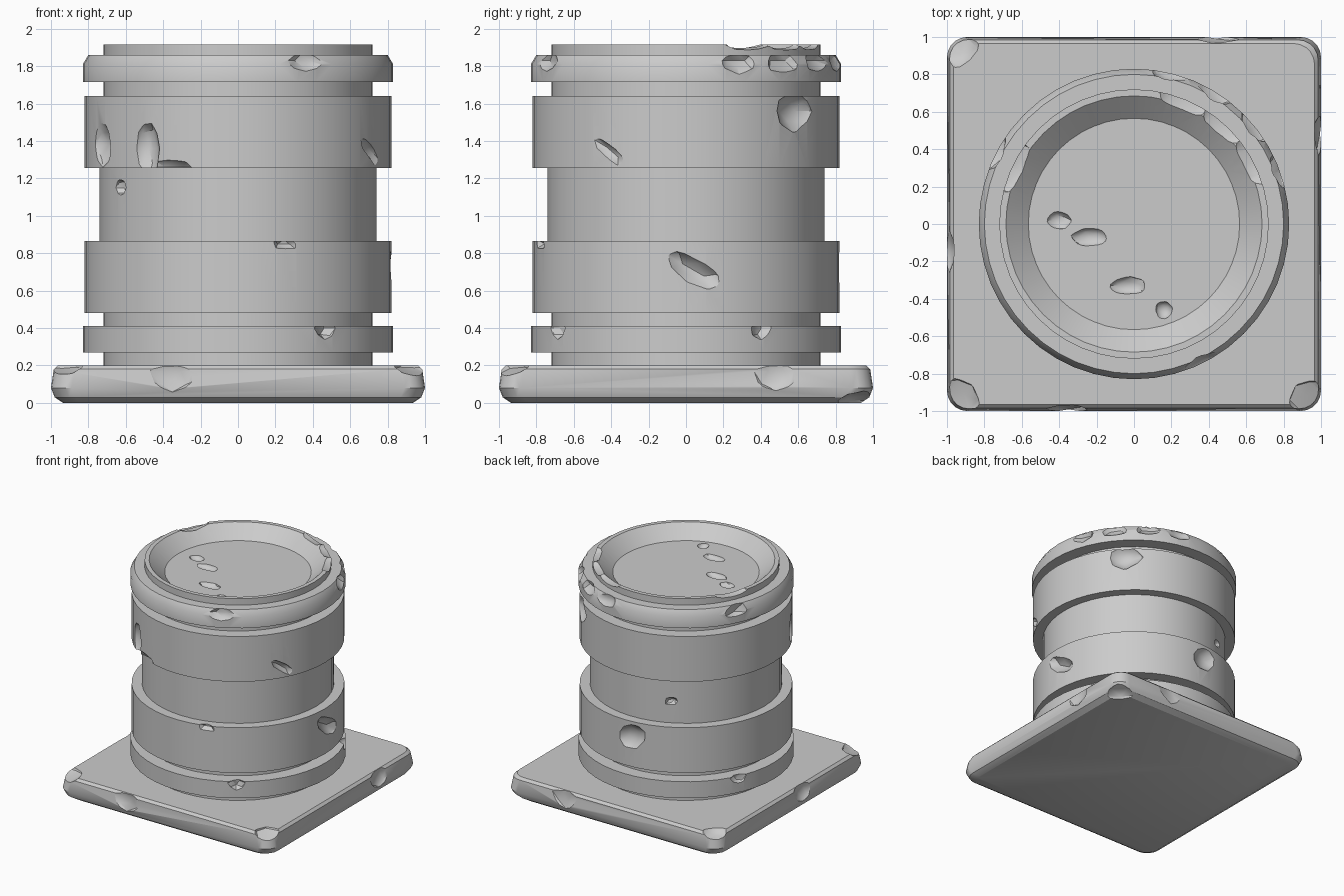
import bpy, bmesh, math, random
from mathutils import Vector, Matrix

if "Cube" in bpy.data.objects:
    bpy.data.objects.remove(bpy.data.objects["Cube"])

random.seed(7)


def make_object(name, bm):
    bmesh.ops.recalc_face_normals(bm, faces=bm.faces)
    mesh = bpy.data.meshes.new(name)
    bm.to_mesh(mesh)
    bm.free()
    ob = bpy.data.objects.new(name, mesh)
    bpy.context.collection.objects.link(ob)
    return ob


def loft(name, rings):
    """Skin a stack of equal-length point rings and cap both ends."""
    bm = bmesh.new()
    loops = [[bm.verts.new(p) for p in ring] for ring in rings]
    n = len(loops[0])
    for a, b in zip(loops, loops[1:]):
        for i in range(n):
            j = (i + 1) % n
            bm.faces.new((a[i], a[j], b[j], b[i]))
    bm.faces.new(loops[0][::-1])
    bm.faces.new(loops[-1])
    return make_object(name, bm)


def circle(r, z, n=48):
    return [(r * math.cos(math.tau * i / n), r * math.sin(math.tau * i / n), z)
            for i in range(n)]


def rounded_square(half, z, radius=0.11, steps=5):
    pts = []
    for q in range(4):
        for s in range(steps + 1):
            a = math.pi / 2 * s / steps
            p = Vector((half - radius + radius * math.cos(a),
                        half - radius + radius * math.sin(a), z))
            pts.append(Matrix.Rotation(q * math.pi / 2, 3, 'Z') @ p)
    return pts


def chip(target, angle, distance, along, z, size, tilt=0):
    """Knock a rough hollow out of target. The angle (degrees) gives the outward
    direction, size is (outward, sideways, up) half sizes."""
    bm = bmesh.new()
    bmesh.ops.create_icosphere(bm, subdivisions=2, radius=1)
    for v in bm.verts:
        v.co *= random.uniform(0.9, 1.1)
    m = (Matrix.Rotation(math.radians(angle), 4, 'Z') @ Matrix.Translation((distance, along, z))
         @ Matrix.Rotation(math.radians(tilt), 4, 'X') @ Matrix.Diagonal((*size, 1)))
    bmesh.ops.transform(bm, matrix=m, verts=bm.verts)
    cutter = make_object("chip_cutter", bm)
    cutter.hide_render = True
    mod = target.modifiers.new("chip", 'BOOLEAN')
    mod.operation, mod.solver, mod.object = 'DIFFERENCE', 'EXACT', cutter
    bpy.context.view_layer.objects.active = target
    bpy.ops.object.modifier_apply(modifier=mod.name)
    bpy.data.objects.remove(cutter)


# Square base slab with softened edges
base = loft("base_slab", [rounded_square(1 - inset, z) for inset, z in
            [(0.065, 0), (0.02, 0.03), (0, 0.08), (0.015, 0.18), (0.035, 0.2)]])

# Turned column: each band is (radius, top height), then the dished top
bands = [(0.72, 0.27), (0.83, 0.41), (0.72, 0.48), (0.82, 0.865), (0.74, 1.255),
         (0.82, 1.64), (0.72, 1.715), (0.83, 1.86), (0.72, 1.915)]
profile, bottom = [], 0.2
for r, top in bands:
    profile.append((r, bottom))
    if top == 1.86:                       # chamfered top ring
        profile += [(r, top - 0.05), (r - 0.03, top)]
    else:
        profile.append((r, top))
    bottom = top
profile += [(0.685, bottom), (0.565, 1.81)]
column = loft("column", [circle(r, z) for r, z in profile])

# Worn slab edges: facing angle, position along that edge
for angle, along in [(-90, -0.35), (0, 0.48), (180, 0.15), (90, -0.44)]:
    chip(base, angle, 1.03, along, 0.17, (0.07, 0.14, 0.12))
# Knocked slab corners, on the top edge
for angle in (-135, -45, 135):
    chip(base, angle, 1.36, 0, 0.23, (0.14, 0.14, 0.08))
chip(base, 45, 1.38, 0, -0.03, (0.17, 0.2, 0.09))


def wall_chip(angle, z, width, height, tilt=0):
    """Chip on the column wall; deeper when it is larger."""
    radius = next(r for r, top in bands if z <= top)
    depth = min(0.06, 0.02 + height * 0.4)
    chip(column, angle, radius + 0.12 - depth, 0, z, (0.12, width, height), tilt)


# Chips on the drums and neck: angle, height, half width, half height, tilt
for spec in [(-126, 1.36, 0.10, 0.18), (-116, 1.26, 0.16, 0.06), (-152, 1.38, 0.11, 0.14),
             (-30, 1.34, 0.15, 0.05, -35), (45, 1.56, 0.17, 0.12),
             (-148, 1.15, 0.06, 0.06), (116, 1.05, 0.07, 0.05),
             (3, 0.71, 0.2, 0.08, -30), (94, 0.74, 0.17, 0.12, 25), (-72, 0.85, 0.1, 0.04)]:
    wall_chip(*spec)

# Chips on the low ring
for angle in (-56, 29, 154):
    wall_chip(angle, 0.4, 0.08, 0.07)

# Broken top ring: most of the damage is on one quarter
for angle in (20, 39, 58, 77, 153, -64):
    wall_chip(angle, 1.83, 0.15, 0.08)

# Broken lip above the dish
for angle in (28, 48, 68, 155):
    chip(column, angle, 0.72, 0, 1.925, (0.09, 0.15, 0.04))

# Small pits in the dish floor
for x, y, width in [(-0.40, 0.02, 0.07), (-0.24, -0.07, 0.1), (-0.03, -0.33, 0.1),
                    (0.16, -0.46, 0.05)]:
    chip(column, 0, x, y, 1.82, (width, 0.05, 0.04))

# Smooth walls, crisp ledges
for ob in (base, column):
    ob.select_set(True)
bpy.ops.object.shade_smooth_by_angle(angle=math.radians(32))
